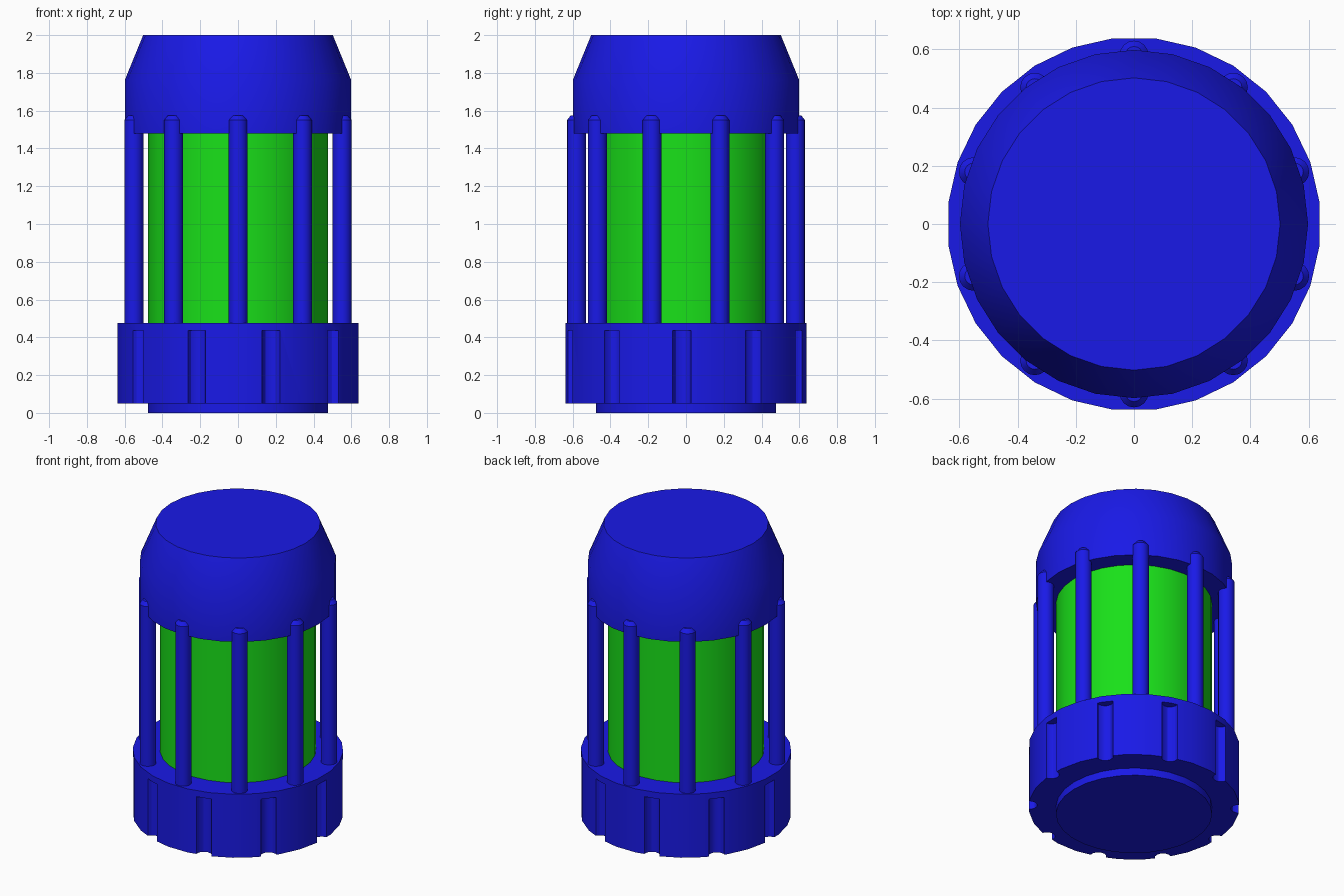
import bpy
from math import cos, sin, pi, radians

if "Cube" in bpy.data.objects:
    bpy.data.objects.remove(bpy.data.objects["Cube"])


def material(name, colour):
    m = bpy.data.materials.new(name)
    m.diffuse_color = colour
    m.use_nodes = True
    m.node_tree.nodes["Principled BSDF"].inputs["Base Color"].default_value = m.diffuse_color
    return m


BLUE = material("blue", (0.01, 0.01, 0.8, 1))
GREEN = material("green", (0.01, 0.75, 0.01, 1))


def turned(name, profile, sides, mat, centre=(0, 0), start=0.0):
    """Closed solid of revolution from (radius, z) pairs, bottom to top."""
    verts, faces = [], []
    for r, z in profile:
        for i in range(sides):
            a = start + 2 * pi * i / sides
            verts.append((r * cos(a), r * sin(a), z))
    for k in range(len(profile) - 1):
        for i in range(sides):
            j = (i + 1) % sides
            lo, hi = k * sides, (k + 1) * sides
            faces.append((lo + i, lo + j, hi + j, hi + i))
    faces.append(tuple(reversed(range(sides))))
    faces.append(tuple(range(len(verts) - sides, len(verts))))
    mesh = bpy.data.meshes.new(name)
    mesh.from_pydata(verts, [], faces)
    mesh.materials.append(mat)
    ob = bpy.data.objects.new(name, mesh)
    ob.location = (centre[0], centre[1], 0)
    bpy.context.collection.objects.link(ob)
    return ob


def activate(ob):
    bpy.ops.object.select_all(action='DESELECT')
    ob.select_set(True)
    bpy.context.view_layer.objects.active = ob


def smooth(ob):
    activate(ob)
    bpy.ops.object.shade_smooth_by_angle(angle=radians(30))


def ring_points(radius, offset, count=10):
    for i in range(count):
        a = radians(offset) + 2 * pi * i / count
        yield radius * cos(a), radius * sin(a)


# foot disc, glowing core and tapered cap
smooth(turned("foot_disc", [(0.476, 0), (0.476, 0.06)], 28, BLUE))
smooth(turned("core", [(0.476, 0.46), (0.476, 1.5)], 28, GREEN))
smooth(turned("cap", [(0.598, 1.48), (0.598, 1.765), (0.502, 2.0)], 28, BLUE))

# base collar with ten rounded grip grooves
collar = turned("base_collar", [(0.642, 0.05), (0.642, 0.477)], 28, BLUE,
                start=pi / 28)
for p in ring_points(0.64, -2):
    cutter = turned("groove_cutter", [(0.05, -0.1), (0.05, 0.435)], 12, BLUE, p,
                    start=0.13)
    cutter.hide_render = True
    mod = collar.modifiers.new("groove", 'BOOLEAN')
    mod.operation = 'DIFFERENCE'
    mod.solver = 'EXACT'
    mod.object = cutter
    activate(collar)
    bpy.ops.object.modifier_apply(modifier=mod.name)
    bpy.data.objects.remove(cutter)
smooth(collar)

# ten cage rods with chamfered tips
for p in ring_points(0.58, 18):
    smooth(turned("cage_rod", [(0.05, 0.46), (0.05, 1.55), (0.03, 1.575)],
                  16, BLUE, p))
